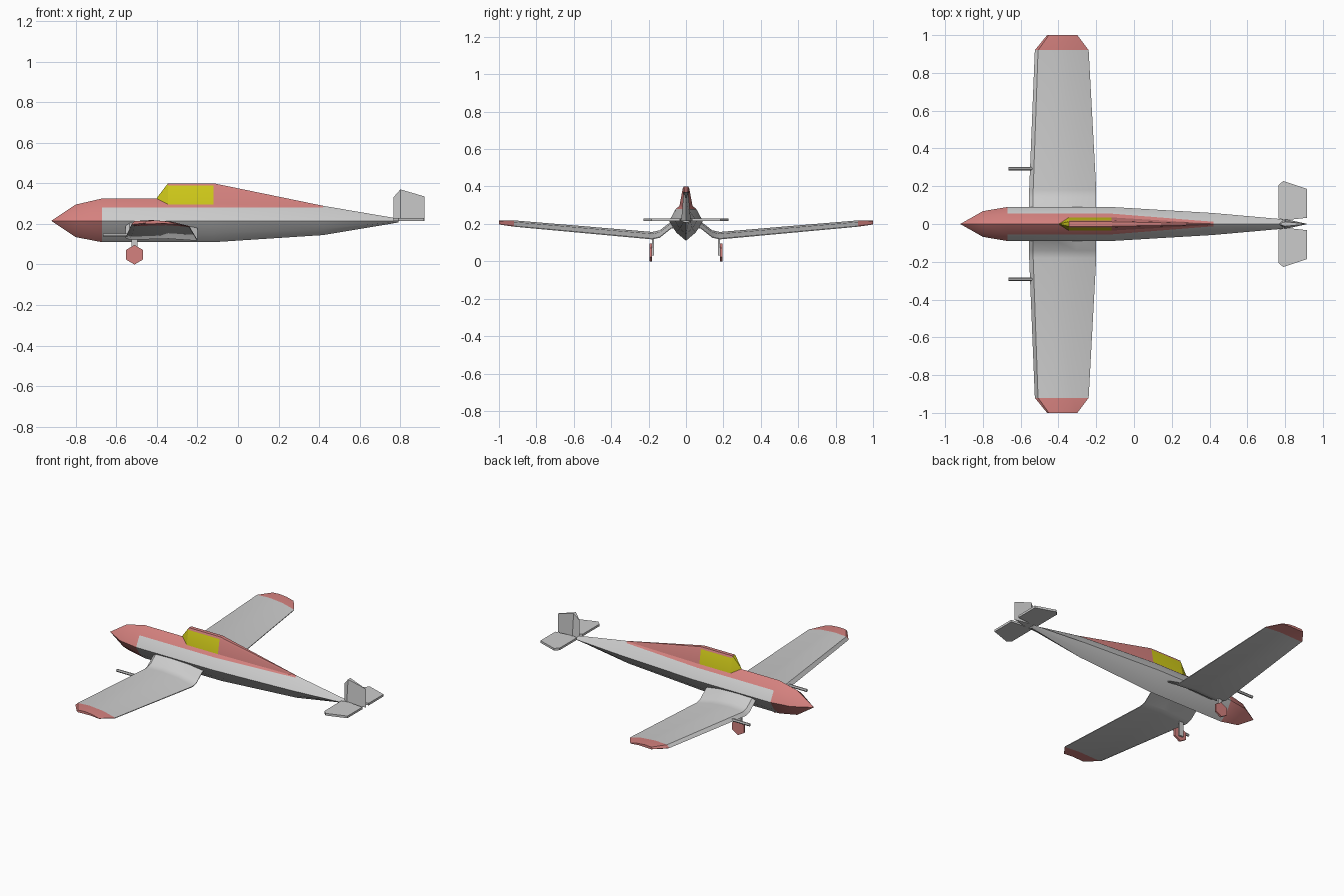
import bpy, bmesh, math
from mathutils import Vector

default = bpy.data.objects.get("Cube")
if default:
    bpy.data.objects.remove(default, do_unlink=True)


def material(name, colour):
    m = bpy.data.materials.new(name)
    m.use_nodes = True
    m.diffuse_color = (*colour, 1)
    m.node_tree.nodes["Principled BSDF"].inputs["Base Color"].default_value = (*colour, 1)
    return m


GREY = material("light_grey", (0.6, 0.6, 0.6))
RED = material("soft_red", (0.66, 0.22, 0.21))
YELLOW = material("canopy_yellow", (0.62, 0.58, 0.01))
MATS = [GREY, RED, YELLOW]


def loft(name, rings, rule, angle=25):
    """Bridge equal rings of points, cap both ends, colour faces by rule(centre, normal)."""
    bm = bmesh.new()
    loops = [[bm.verts.new(p) for p in ring] for ring in rings]
    n = len(loops[0])
    for a, b in zip(loops, loops[1:]):
        for i in range(n):
            j = (i + 1) % n
            bm.faces.new((a[i], a[j], b[j], b[i]))
    bm.faces.new(loops[0][::-1])
    bm.faces.new(loops[-1])
    bmesh.ops.remove_doubles(bm, verts=bm.verts, dist=0.0005)
    bmesh.ops.recalc_face_normals(bm, faces=bm.faces)
    bm.normal_update()
    for f in bm.faces:
        f.material_index = rule(f.calc_center_median(), f.normal)
    mesh = bpy.data.meshes.new(name)
    bm.to_mesh(mesh)
    bm.free()
    for m in MATS:
        mesh.materials.append(m)
    ob = bpy.data.objects.new(name, mesh)
    bpy.context.collection.objects.link(ob)
    bpy.ops.object.select_all(action='DESELECT')
    ob.select_set(True)
    bpy.context.view_layer.objects.active = ob
    bpy.ops.object.shade_smooth_by_angle(angle=math.radians(angle))
    return ob


def grey(c, n):
    return 0


def red(c, n):
    return 1


# Fuselage: x, bottom, top, half width, shoulder half width, shoulder height
WAIST = 0.215
stations = [
    (-0.92, 0.215, 0.215, 0.0, 0.0, 0.215),
    (-0.80, 0.135, 0.295, 0.068, 0.042, 0.262),
    (-0.67, 0.11, 0.325, 0.09, 0.055, 0.28),
    (-0.12, 0.11, 0.325, 0.09, 0.055, 0.28),
    (0.42, 0.145, 0.289, 0.058, 0.012, 0.28),
    (0.79, 0.207, 0.226, 0.025, 0.005, 0.222),
]
rings = []
for x, low, top, w, sw, sz in stations:
    belly = low + (WAIST - low) * 0.42
    half = [(w * 0.58, belly), (w, WAIST), (sw, sz)]
    rings.append([(x, 0, low)] + [(x, y, z) for y, z in half]
                 + [(x, 0, top)] + [(x, -y, z) for y, z in half[::-1]])


def hull_colour(c, n):
    upper = c.z > 0.278 and c.x < 0.3
    return 1 if c.x < -0.67 or upper else 0


loft("fuselage", rings, hull_colour)

# Canopy and the spine behind it: x, base, base half width, edge, edge half width, ridge
rings = []
for x, base, bw, edge, ew, ridge, rw in [
    (-0.40, 0.315, 0.0, 0.325, 0.0, 0.328, 0.0),
    (-0.345, 0.29, 0.036, 0.388, 0.018, 0.40, 0.012),
    (-0.12, 0.29, 0.036, 0.388, 0.018, 0.40, 0.012),
    (0.42, 0.28, 0.006, 0.286, 0.003, 0.289, 0.001),
]:
    half = [(bw, base), (ew, edge), (rw, ridge)]
    rings.append([(x, y, z) for y, z in half] + [(x, -y, z) for y, z in half[::-1]])
loft("canopy", rings, lambda c, n: 2 if c.x < -0.12 and c.z < 0.39 else 1)

# Wing section as (chord fraction, height fraction)
SECTION = [(0, 0.35), (0.06, 0.85), (0.35, 1), (0.7, 0.75), (1, 0.12),
           (1, 0), (0.6, 0.25), (0.06, 0.12)]
# Wing stations: y, leading x, trailing x, underside z, thickness
SPAN = [
    (0.03, -0.555, -0.20, 0.182, 0.036),
    (0.08, -0.555, -0.20, 0.174, 0.038),
    (0.14, -0.555, -0.20, 0.126, 0.04),
    (0.18, -0.555, -0.20, 0.117, 0.04),
    (0.92, -0.525, -0.24, 0.185, 0.034),
    (1.0, -0.46, -0.30, 0.197, 0.02),
]

for side, s in (("left", -1), ("right", 1)):
    # Gull wing with red tip
    rings = [[(a + (b - a) * u, s * y, z + t * v) for u, v in SECTION]
             for y, a, b, z, t in SPAN]
    loft(side + "_wing", rings, lambda c, n: 1 if abs(c.y) > 0.92 else 0, 30)

    # Tailplane half
    plan = [(0.765, 0.03), (0.765, 0.205), (0.79, 0.228), (0.917, 0.185), (0.917, 0.033),
            (0.80, 0.02)]
    loft(side + "_tailplane", [[(x, s * y, z) for x, y in plan] for z in (0.215, 0.229)], grey)

    # Wing gun barrel
    tube = [(s * 0.293 + 0.009 * math.cos(k * math.pi / 3),
             0.145 + 0.009 * math.sin(k * math.pi / 3)) for k in range(6)]
    loft(side + "_barrel", [[(x, y, z) for y, z in tube] for x in (-0.665, -0.50)], grey)

    # Six-sided wheel, standing on a corner
    rim = [(-0.51 + 0.048 * math.sin(k * math.pi / 3),
            0.048 + 0.048 * math.cos(k * math.pi / 3)) for k in range(6)]
    loft(side + "_wheel", [[(x, s * y, z) for x, z in rim] for y in (0.182, 0.194)], red)

    # Landing gear strut
    leg = [(-0.525, 0.03), (-0.495, 0.03), (-0.495, 0.14), (-0.525, 0.14)]
    loft(side + "_strut", [[(x, s * y, z) for x, z in leg] for y in (0.171, 0.183)], grey)

# Tail fin with wedge section
fin = []
for lead, mid, trail, w in [(0.215, 0.215, 0.215, 0.026), (0.33, 0.37, 0.335, 0.012)]:
    fin.append([(0.765, 0, lead), (0.80, w, mid), (0.92, 0, trail), (0.80, -w, mid)])
loft("tail_fin", fin, grey)
